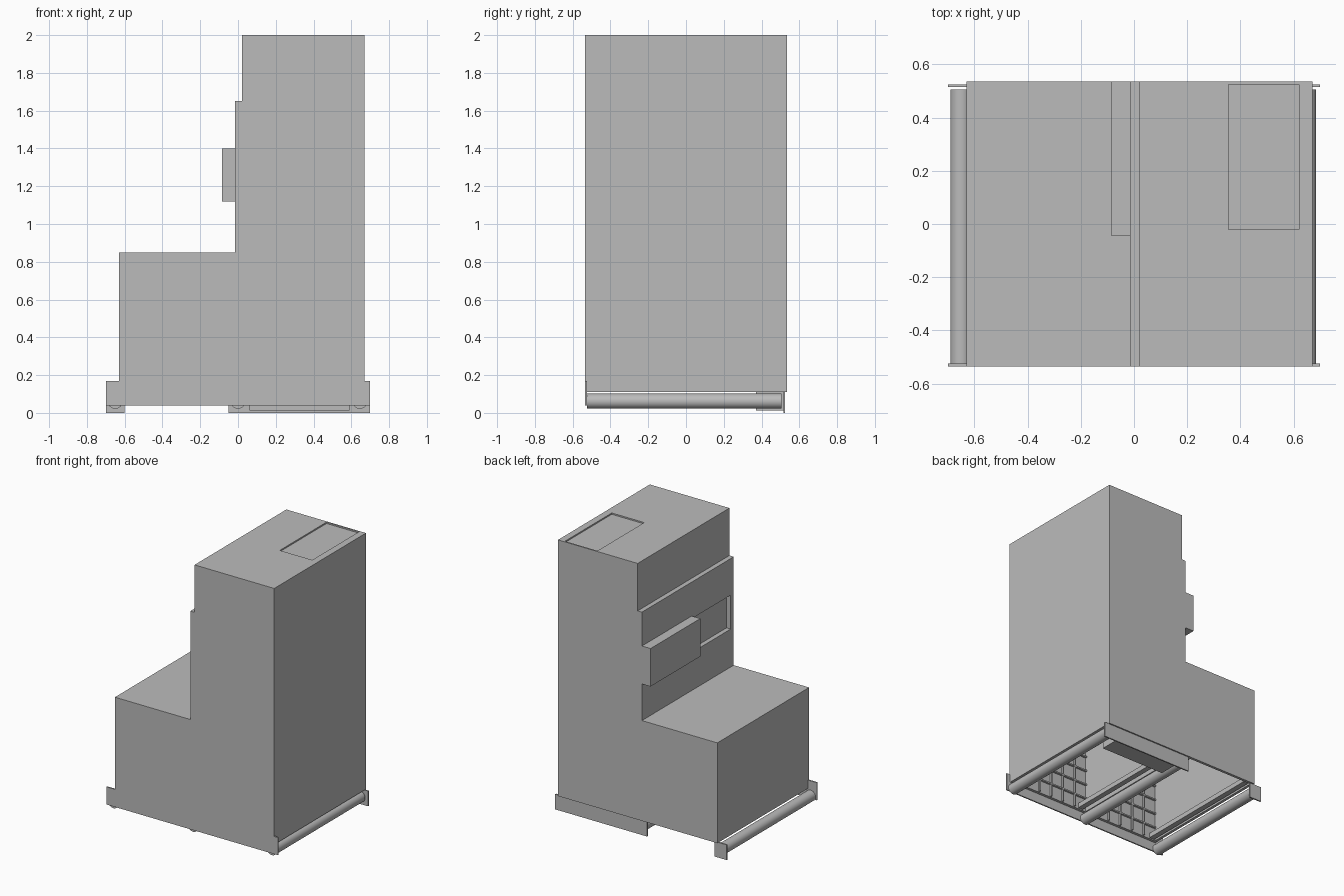
import bpy, bmesh, math

if "Cube" in bpy.data.objects:
    bpy.data.objects.remove(bpy.data.objects["Cube"])

grey = bpy.data.materials.new("plain grey")
grey.use_nodes = True
grey.diffuse_color = (0.5, 0.5, 0.5, 1)
grey.node_tree.nodes["Principled BSDF"].inputs["Base Color"].default_value = (0.5, 0.5, 0.5, 1)


def finish(name, bm):
    bmesh.ops.recalc_face_normals(bm, faces=bm.faces)
    mesh = bpy.data.meshes.new(name)
    bm.to_mesh(mesh)
    bm.free()
    mesh.materials.append(grey)
    obj = bpy.data.objects.new(name, mesh)
    bpy.context.collection.objects.link(obj)
    return obj


def prism(name, outline, y0, y1, open_bottom=False):
    """Extrude an x-z outline from y0 to y1."""
    bm = bmesh.new()
    face = bm.faces.new([bm.verts.new((x, y0, z)) for x, z in outline])
    made = bmesh.ops.extrude_face_region(bm, geom=[face])["geom"]
    for v in made:
        if isinstance(v, bmesh.types.BMVert):
            v.co.y = y1
    bmesh.ops.recalc_face_normals(bm, faces=bm.faces)
    if open_bottom:
        low = min(z for _, z in outline)
        bottom = [f for f in bm.faces if all(abs(v.co.z - low) < 1e-5 for v in f.verts)]
        bmesh.ops.delete(bm, geom=bottom, context="FACES")
    return finish(name, bm)


def box(name, xs, ys, zs):
    (x0, x1), (z0, z1) = xs, zs
    return prism(name, [(x0, z0), (x1, z0), (x1, z1), (x0, z1)], *ys)


def apply_modifier(obj, mod):
    bpy.context.view_layer.objects.active = obj
    bpy.ops.object.modifier_apply(modifier=mod.name)


def cut(obj, xs, ys, zs):
    tool = box("cutter", xs, ys, zs)
    tool.hide_render = True
    mod = obj.modifiers.new("cut", "BOOLEAN")
    mod.operation, mod.solver, mod.object = "DIFFERENCE", "EXACT", tool
    apply_modifier(obj, mod)
    bpy.data.objects.remove(tool)


def roller(name, x):
    bm = bmesh.new()
    bmesh.ops.create_cone(bm, cap_ends=True, segments=32, radius1=0.04, radius2=0.04, depth=1.03)
    for v in bm.verts:
        vx, vy, vz = v.co
        v.co = (x + vx, vz - 0.01, 0.062 + vy)
    obj = finish(name, bm)
    bpy.ops.object.select_all(action="DESELECT")
    obj.select_set(True)
    bpy.context.view_layer.objects.active = obj
    bpy.ops.object.shade_smooth_by_angle(angle=math.radians(40))


# Stepped hollow cabinet, open underneath
shell = prism("cabinet_shell", [(-0.63, 0.11), (-0.63, 0.85), (0.02, 0.85), (0.02, 2),
                                (0.67, 2), (0.67, 0.11)], -0.525, 0.535, open_bottom=True)
wall = shell.modifiers.new("wall", "SOLIDIFY")
wall.thickness, wall.offset, wall.use_even_offset = 0.02, -1, True
apply_modifier(shell, wall)
cut(shell, (0.355, 0.62), (-0.02, 0.525), (1.99, 2.1))

# One-piece front panel with flanges at its foot
prism("front_panel", [(-0.70, 0.04), (0.70, 0.04), (0.70, 0.17), (0.67, 0.17), (0.67, 2),
                      (0.02, 2), (0.02, 1.65), (-0.015, 1.65), (-0.015, 0.85),
                      (-0.63, 0.85), (-0.63, 0.17), (-0.70, 0.17)], -0.535, -0.525)

# Raised panel on the step, with a recessed window and a sliding cover
panel = box("step_panel", (-0.015, 0.02), (-0.525, 0.535), (0.85, 1.65))
cut(panel, (-0.1, 0.019), (-0.50, 0.0), (1.13, 1.38))
box("sliding_cover", (-0.085, -0.015), (-0.045, 0.535), (1.12, 1.40))

# Rear foot plates and the tray between the rollers
box("rear_foot_plate_left", (-0.05, 0.70), (0.515, 0.525), (0, 0.112))
box("rear_foot_plate_right", (-0.70, -0.60), (0.515, 0.525), (0, 0.112))
box("rear_tray", (0.06, 0.59), (0.37, 0.515), (0.012, 0.112))

# Rollers
for side, x in (("right", -0.65), ("middle", 0.0), ("left", 0.645)):
    roller("roller_" + side, x)

# Inner partition and the frame beams above the rollers
box("partition", (-0.01, 0.01), (-0.525, 0.515), (0.112, 0.84))
for i, x in enumerate((-0.58, -0.06, 0.06, 0.60)):
    box(f"frame_beam_{i}", (x - 0.02, x + 0.02), (-0.50, 0.50), (0.115, 0.15))

# Gridded lining inside the front of both bays
for bay, x0 in (("right", -0.61), ("left", 0.01)):
    for i in range(1, 6):
        x = x0 + i * 0.105
        box(f"grid_post_{bay}_{i}", (x - 0.005, x + 0.005), (-0.506, -0.49), (0.115, 0.6))
    for i in range(1, 5):
        z = 0.1 + i * 0.11
        box(f"grid_rail_{bay}_{i}", (x0, x0 + 0.6), (-0.506, -0.49), (z - 0.005, z + 0.005))
